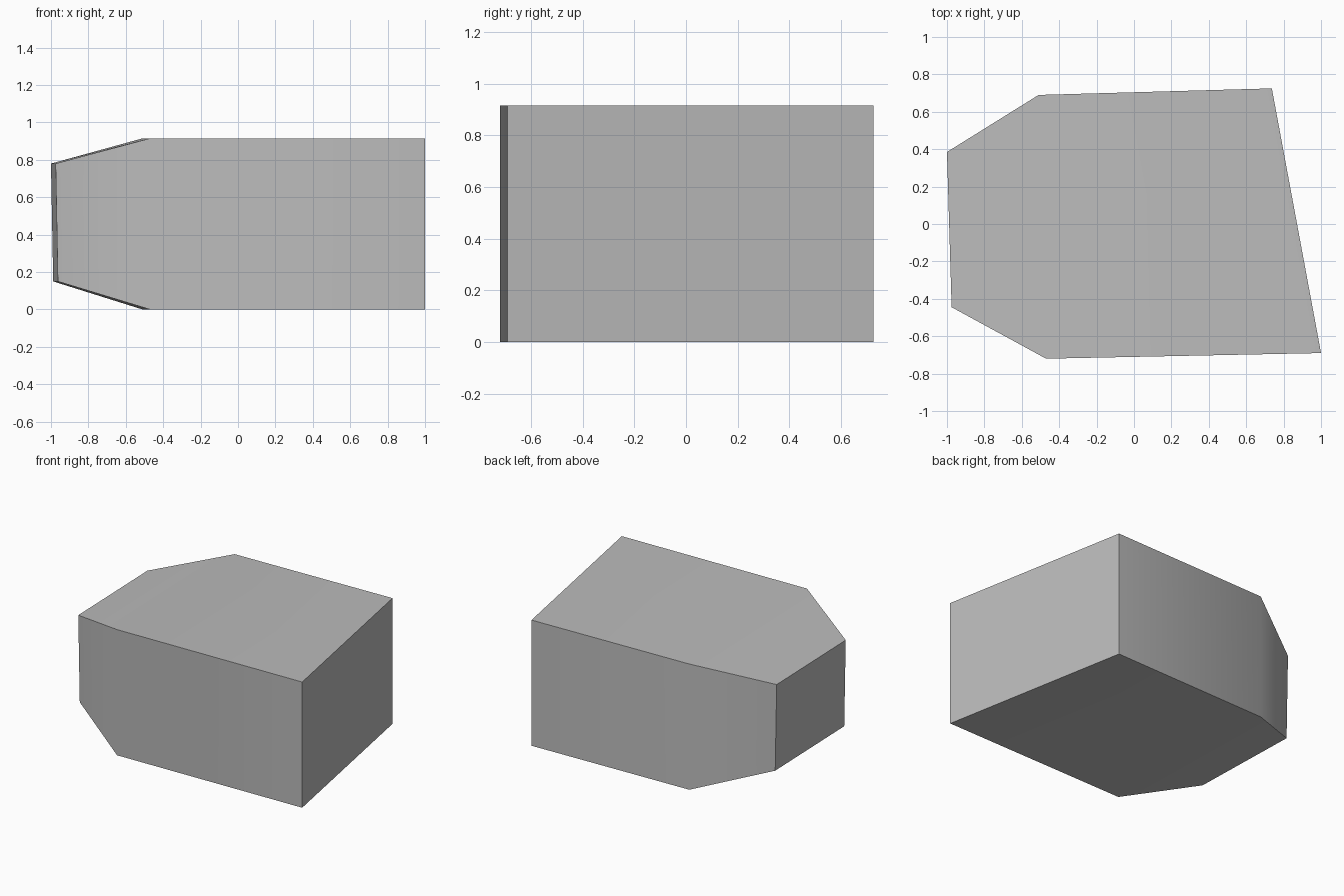
import bpy
import bmesh

cube = bpy.data.objects.get("Cube")
if cube:
    bpy.data.objects.remove(cube, do_unlink=True)

# Plain grey finish
grey = bpy.data.materials.new("plain_grey")
grey.use_nodes = True
colour = (0.5, 0.5, 0.5, 1)
grey.diffuse_color = colour
grey.node_tree.nodes["Principled BSDF"].inputs["Base Color"].default_value = colour


def section(bm, front, back, low, high, lean=0.0):
    """Four-cornered cross-section; lean shifts the bottom edge along x."""
    corners = [(front, low, lean), (back, low, lean), (back, high, 0), (front, high, 0)]
    return [bm.verts.new((p[0] + dx, p[1], z)) for p, z, dx in corners]


# Block: tapered nose, shoulder and slanted end
bm = bmesh.new()
sections = [
    section(bm, (-0.975, -0.445), (-1.0, 0.385), 0.15, 0.78, 0.012),
    section(bm, (-0.47, -0.72), (-0.51, 0.69), 0.0, 0.915),
    section(bm, (1.0, -0.69), (0.737, 0.725), 0.0, 0.915),
]
for a, b in zip(sections, sections[1:]):
    for i in range(4):
        j = (i + 1) % 4
        bm.faces.new((a[i], a[j], b[j], b[i]))
bm.faces.new(sections[0])
bm.faces.new(sections[-1])
bmesh.ops.recalc_face_normals(bm, faces=bm.faces)

mesh = bpy.data.meshes.new("tapered_block")
bm.to_mesh(mesh)
bm.free()
mesh.materials.append(grey)
block = bpy.data.objects.new("tapered_block", mesh)
bpy.context.collection.objects.link(block)

# Soft shoulder, crisp outer edges
bpy.ops.object.select_all(action="DESELECT")
block.select_set(True)
bpy.context.view_layer.objects.active = block
bpy.ops.object.shade_smooth_by_angle(angle=0.61)
